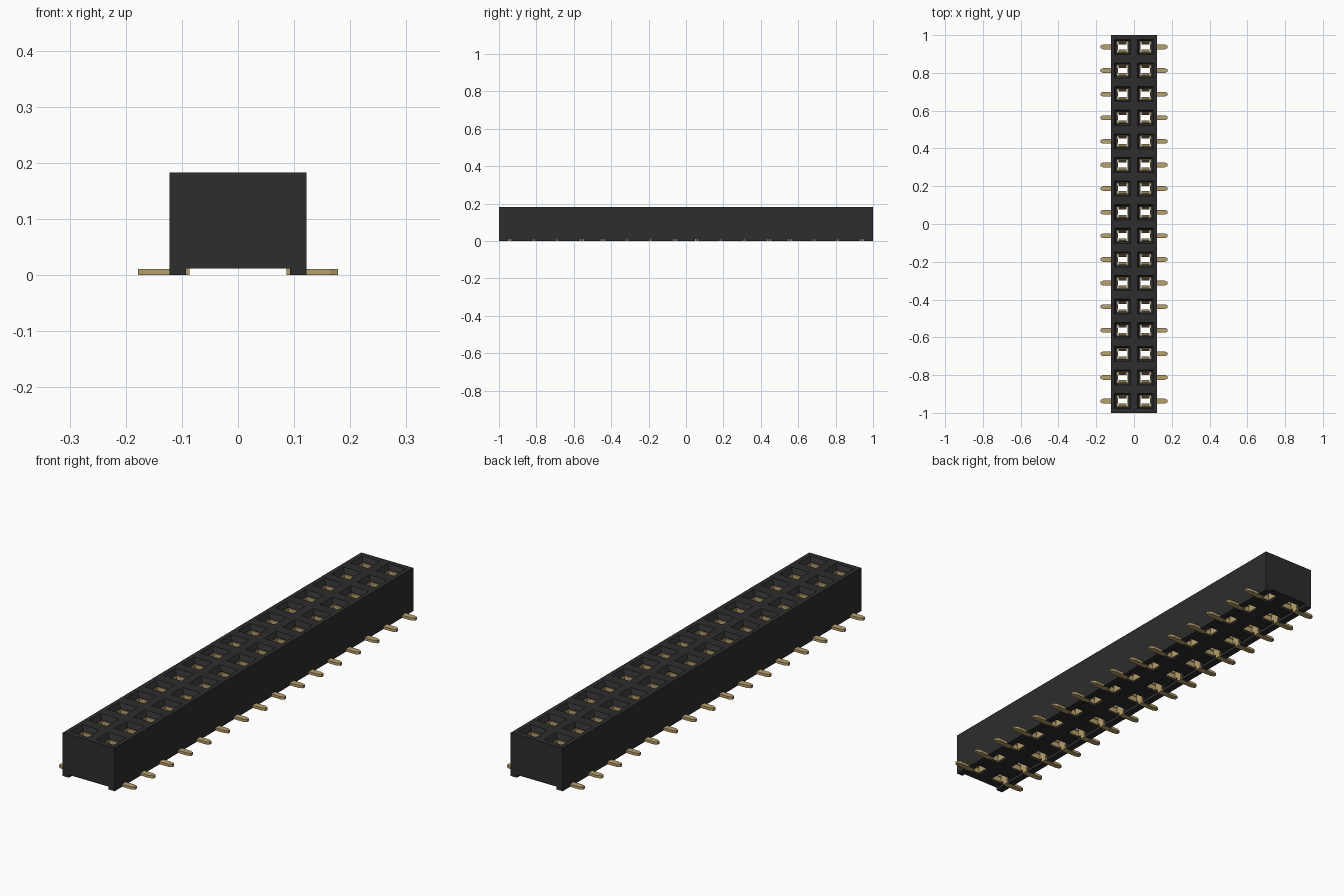
import bpy, bmesh
from mathutils import Vector

old = bpy.data.objects.get("Cube")
if old:
    bpy.data.objects.remove(old, do_unlink=True)

N, PITCH = 16, 0.125
W, H, FLOOR = 0.122, 0.183, 0.012      # half width, height, underside of housing
CX, CY = W / 2, PITCH / 2              # half size of one socket cell
ROWS = [(i - (N - 1) / 2) * PITCH for i in range(N)]


def material(name, rgb):
    m = bpy.data.materials.new(name)
    m.use_nodes = True
    m.diffuse_color = (*rgb, 1)
    m.node_tree.nodes["Principled BSDF"].inputs["Base Color"].default_value = (*rgb, 1)
    return m


black = material("black plastic", (0.026, 0.026, 0.026))
gold = material("gold metal", (0.48, 0.35, 0.15))


def finish(name, bm, mat):
    bmesh.ops.remove_doubles(bm, verts=bm.verts, dist=1e-5)
    bmesh.ops.recalc_face_normals(bm, faces=bm.faces)
    me = bpy.data.meshes.new(name)
    bm.to_mesh(me)
    bm.free()
    me.materials.append(mat)
    ob = bpy.data.objects.new(name, me)
    bpy.context.collection.objects.link(ob)
    return ob


def rect(bm, cx, cy, hx, hy, z):
    return [bm.verts.new((cx + sx * hx, cy + sy * hy, z))
            for sx, sy in ((-1, -1), (1, -1), (1, 1), (-1, 1))]


def loft(bm, loops, closed=False):
    pairs = list(zip(loops, loops[1:] + loops[:1])) if closed else list(zip(loops, loops[1:]))
    for a, b in pairs:
        for i in range(4):
            j = (i + 1) % 4
            bm.faces.new((a[i], a[j], b[j], b[i]))


def box(bm, x0, x1, y0, y1, z0, z1):
    c = ((x0 + x1) / 2, (y0 + y1) / 2, abs(x1 - x0) / 2, abs(y1 - y0) / 2)
    lo, hi = rect(bm, *c, z0), rect(bm, *c, z1)
    loft(bm, [lo, hi])
    bm.faces.new(lo)
    bm.faces.new(hi)


def prism(bm, outline, axis, depth):
    """Extrude a flat outline along an axis by depth."""
    f = bm.faces.new([bm.verts.new(p) for p in outline])
    r = bmesh.ops.extrude_face_region(bm, geom=[f])
    vs = [v for v in r["geom"] if isinstance(v, bmesh.types.BMVert)]
    bmesh.ops.translate(bm, verts=vs, vec=Vector(axis) * depth)


# Housing: one closed block tiled from cells, each with a funnelled through hole
bm = bmesh.new()
for s in (-1, 1):
    for y in ROWS:
        c = (s * CX, y)
        loft(bm, [rect(bm, *c, CX, CY, FLOOR),
                  rect(bm, *c, 0.031, 0.031, FLOOR),
                  rect(bm, *c, 0.031, 0.031, H - 0.018),
                  rect(bm, *c, 0.042, 0.040, H),
                  rect(bm, *c, CX, CY, H)])
        bm.faces.new([bm.verts.new(p) for p in (
            (s * W, y - CY, FLOOR), (s * W, y + CY, FLOOR),
            (s * W, y + CY, H), (s * W, y - CY, H))])
    for e in (-1, 1):
        bm.faces.new([bm.verts.new(p) for p in (
            (0, e, FLOOR), (s * W, e, FLOOR), (s * W, e, H), (0, e, H))])
finish("housing", bm, black)

# Foot rails along both long edges, notched where the leads come out
bm = bmesh.new()
edges = [-1] + [y + d for y in ROWS for d in (-0.0135, 0.0135)] + [1]
for s in (-1, 1):
    for a, b in zip(edges[::2], edges[1::2]):
        box(bm, s * 0.093, s * W, a, b, 0, FLOOR)
finish("foot_rails", bm, black)

# Contacts: square sleeve, two inward springs and a pointed solder lead
sleeves, springs, leads = bmesh.new(), bmesh.new(), bmesh.new()
for s in (-1, 1):
    for y in ROWS:
        c = (s * CX, y)
        loft(sleeves, [rect(sleeves, *c, 0.031, 0.031, 0.02),
                       rect(sleeves, *c, 0.031, 0.031, 0.16),
                       rect(sleeves, *c, 0.027, 0.027, 0.16),
                       rect(sleeves, *c, 0.027, 0.027, 0.02)], closed=True)
        for e in (-1, 1):
            prof = ((0.026, 0.145), (0.014, 0.09), (0.020, 0.04),
                    (0.024, 0.04), (0.018, 0.09), (0.028, 0.145))
            prism(springs, [(s * CX - 0.022, y + e * p, z) for p, z in prof],
                  (1, 0, 0), 0.044)
        # Lead, tapering at its outer tip
        half = ((0.086, 0.0125), (0.164, 0.0125), (0.178, 0.006))
        outline = [(s * x, y - h, 0) for x, h in half]
        outline += [(s * x, y + h, 0) for x, h in reversed(half)]
        prism(leads, outline, (0, 0, 1), 0.011)
        # Tail joining lead and sleeve
        box(leads, s * 0.086, s * 0.0915, y - 0.0125, y + 0.0125, 0.009, 0.03)
finish("contact_sleeves", sleeves, gold)
finish("contact_springs", springs, gold)
finish("solder_leads", leads, gold)
